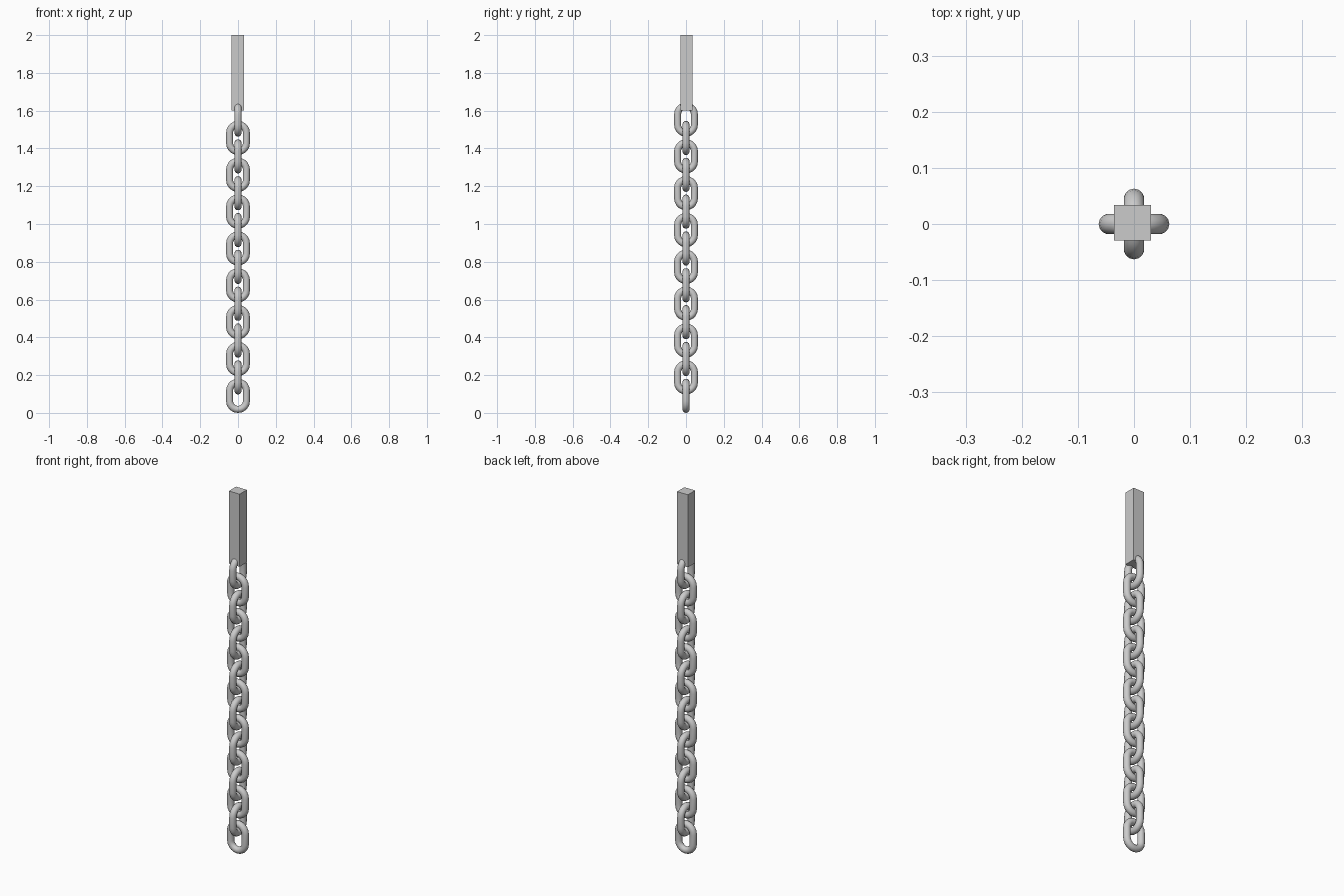
import bpy
import bmesh
from math import sin, cos, pi

if "Cube" in bpy.data.objects:
    bpy.data.objects.remove(bpy.data.objects["Cube"])

TUBE = 0.0185      # link wire radius
BEND = 0.0445      # radius of the rounded ends, to wire centre
HALF = 0.0275      # half length of the straight sides
STEP = 0.195       # spacing between links of the same orientation
ARC, SIDES = 10, 14


def link_mesh():
    """Stadium-shaped link lying in the xz plane, centred on the origin."""
    bm = bmesh.new()
    rings = []
    for end in (0, 1):
        offset = HALF if end == 0 else -HALF
        for i in range(ARC + 1):
            a = pi * end + pi * i / ARC
            ring = []
            for k in range(SIDES):
                t = 2 * pi * k / SIDES
                r = BEND + TUBE * cos(t)
                ring.append(bm.verts.new((r * cos(a), TUBE * sin(t), offset + r * sin(a))))
            rings.append(ring)
    for i, ring in enumerate(rings):
        nxt = rings[(i + 1) % len(rings)]
        for k in range(SIDES):
            j = (k + 1) % SIDES
            bm.faces.new((ring[k], ring[j], nxt[j], nxt[k]))
    bmesh.ops.recalc_face_normals(bm, faces=bm.faces)
    for f in bm.faces:
        f.smooth = True
    mesh = bpy.data.meshes.new("chain_link")
    bm.to_mesh(mesh)
    bm.free()
    return mesh


# Chain: alternating links, each turned a quarter turn from the last
mesh = link_mesh()
bottom = HALF + BEND + TUBE
for n in range(16):
    link = bpy.data.objects.new(f"chain_link_{n + 1}", mesh)
    bpy.context.collection.objects.link(link)
    link.location.z = bottom + n * STEP / 2
    link.rotation_euler.z = pi / 2 * (n % 2)

# Square bar at the top, holding the last link
bpy.ops.mesh.primitive_cube_add(size=1, location=(-0.0025, 0.0025, 1.8))
bar = bpy.context.object
bar.name = "top_bar"
bar.scale = (0.066, 0.063, 0.4)
